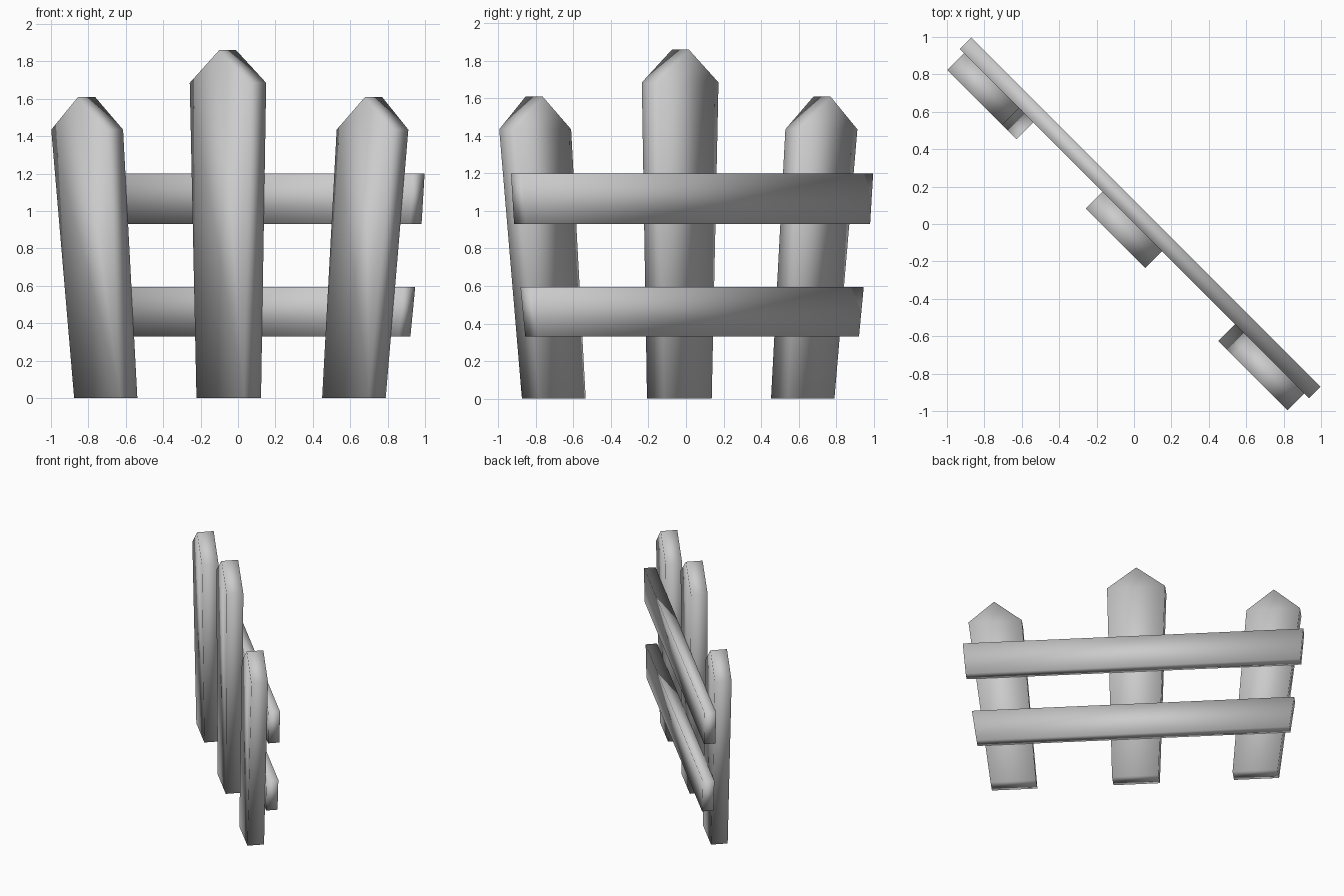
import bpy, bmesh, math

if "Cube" in bpy.data.objects:
    bpy.data.objects.remove(bpy.data.objects["Cube"])


def board(name, profile, front, back):
    """Extrude an (along, height) outline through the fence thickness."""
    bm = bmesh.new()
    face = bm.faces.new([bm.verts.new((u, front, z)) for u, z in profile])
    ext = bmesh.ops.extrude_face_region(bm, geom=[face], use_keep_orig=True)
    verts = [g for g in ext["geom"] if isinstance(g, bmesh.types.BMVert)]
    bmesh.ops.translate(bm, verts=verts, vec=(0, back - front, 0))
    bmesh.ops.recalc_face_normals(bm, faces=bm.faces)
    for f in bm.faces:
        f.smooth = True
    mesh = bpy.data.meshes.new(name)
    bm.to_mesh(mesh)
    bm.free()
    ob = bpy.data.objects.new(name, mesh)
    bpy.context.collection.objects.link(ob)
    # the whole fence runs diagonally
    ob.rotation_euler.z = -math.radians(45)
    return ob


# Pickets: bottom left/right, shoulder left/right, apex, shoulder height, top height
pickets = {
    "left_picket": (-1.115, -0.765, -1.288, -0.873, -1.085, 1.435, 1.61),
    "middle_picket": (-0.19, 0.17, -0.241, 0.209, -0.018, 1.685, 1.86),
    "right_picket": (0.76, 1.113, 0.87, 1.284, 1.085, 1.435, 1.61),
}
for name, (bl, br, sl, sr, apex, zs, zt) in pickets.items():
    board(name, [(bl, 0), (br, 0), (sr, zs), (apex, zt), (sl, zs)], -0.124, 0.004)

# Rails behind the pickets: bottom and top half-length, bottom and top height
rails = {
    "upper_rail": (1.298, 1.321, 0.93, 1.2),
    "lower_rail": (1.214, 1.25, 0.33, 0.595),
}
for name, (hb, ht, z0, z1) in rails.items():
    board(name, [(-hb, z0), (hb, z0), (ht, z1), (-ht, z1)], 0.002, 0.09)
